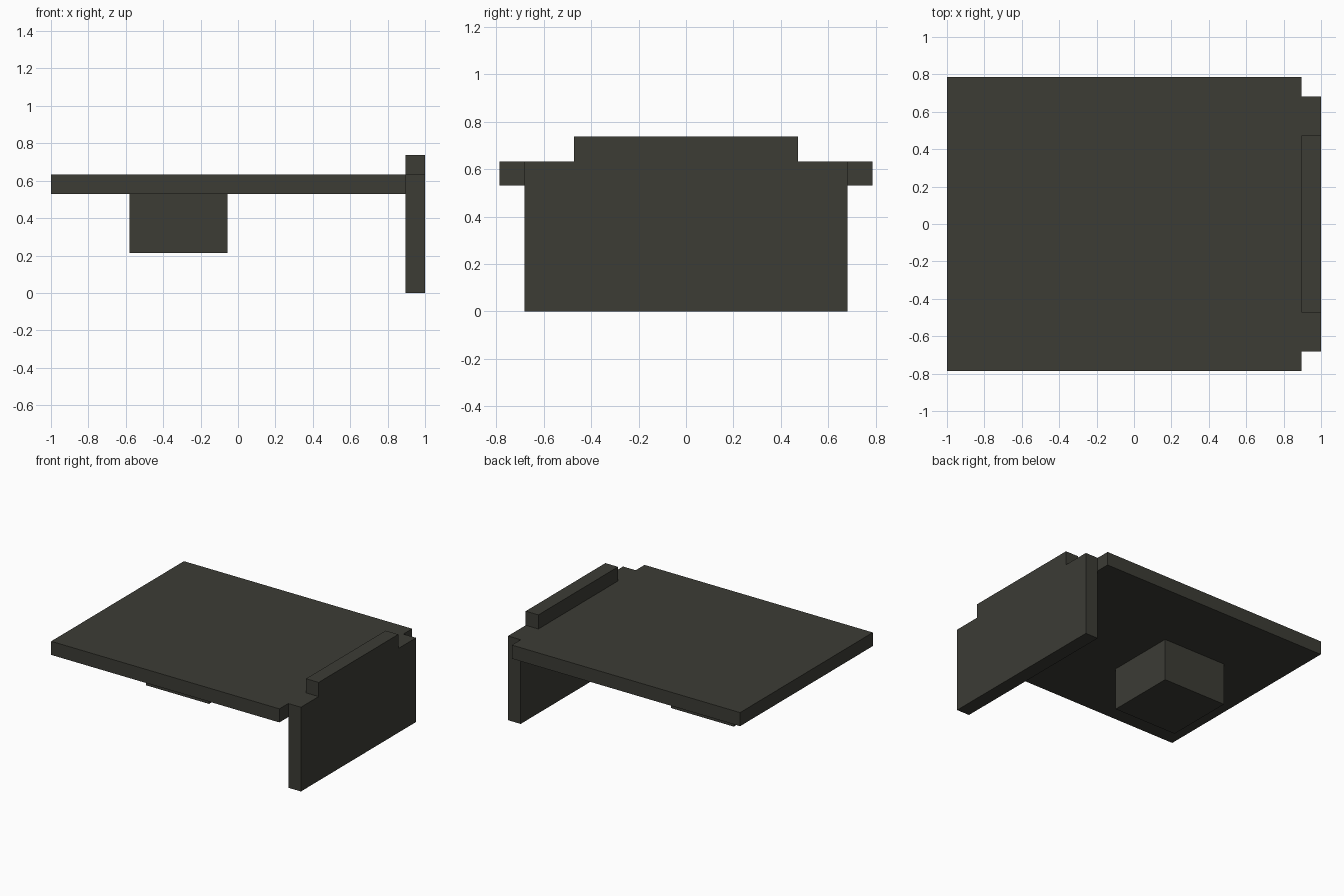
import bpy
import bmesh

cube = bpy.data.objects.get("Cube")
if cube:
    bpy.data.objects.remove(cube, do_unlink=True)

# Single dark olive grey material
mat = bpy.data.materials.new("dark olive grey")
mat.use_nodes = True
colour = (0.045, 0.045, 0.036, 1.0)
mat.diffuse_color = colour
mat.node_tree.nodes["Principled BSDF"].inputs["Base Color"].default_value = colour


def extrude_profile(name, points, offset):
    """Make a flat-sided solid by extruding a closed 3D outline along offset."""
    bm = bmesh.new()
    face = bm.faces.new([bm.verts.new(p) for p in points])
    top = bmesh.ops.extrude_face_region(bm, geom=[face])["geom"]
    bmesh.ops.translate(bm, vec=offset,
                        verts=[v for v in top if isinstance(v, bmesh.types.BMVert)])
    bmesh.ops.recalc_face_normals(bm, faces=bm.faces)
    mesh = bpy.data.meshes.new(name)
    bm.to_mesh(mesh)
    bm.free()
    mesh.materials.append(mat)
    obj = bpy.data.objects.new(name, mesh)
    bpy.context.collection.objects.link(obj)
    return obj


def box(name, x0, x1, half_y, z0, z1):
    outline = [(x0, -half_y, z0), (x1, -half_y, z0), (x1, half_y, z0), (x0, half_y, z0)]
    return extrude_profile(name, outline, (0, 0, z1 - z0))


PANEL_X = 0.895
PLATE_BOTTOM, PLATE_TOP = 0.53, 0.632

# Flat top plate
box("top_plate", -1.0, PANEL_X, 0.787, PLATE_BOTTOM, PLATE_TOP)

# Block hanging under the plate
box("under_block", -0.58, -0.057, 0.262, 0.214, PLATE_BOTTOM)

# Upright end panel with a raised central tab, from half a mirrored outline
half = [(0.682, 0.0), (0.682, PLATE_TOP), (0.472, PLATE_TOP), (0.472, 0.738)]
outline = half + [(-y, z) for y, z in reversed(half)]
extrude_profile("end_panel", [(PANEL_X, y, z) for y, z in outline], (1.0 - PANEL_X, 0, 0))
